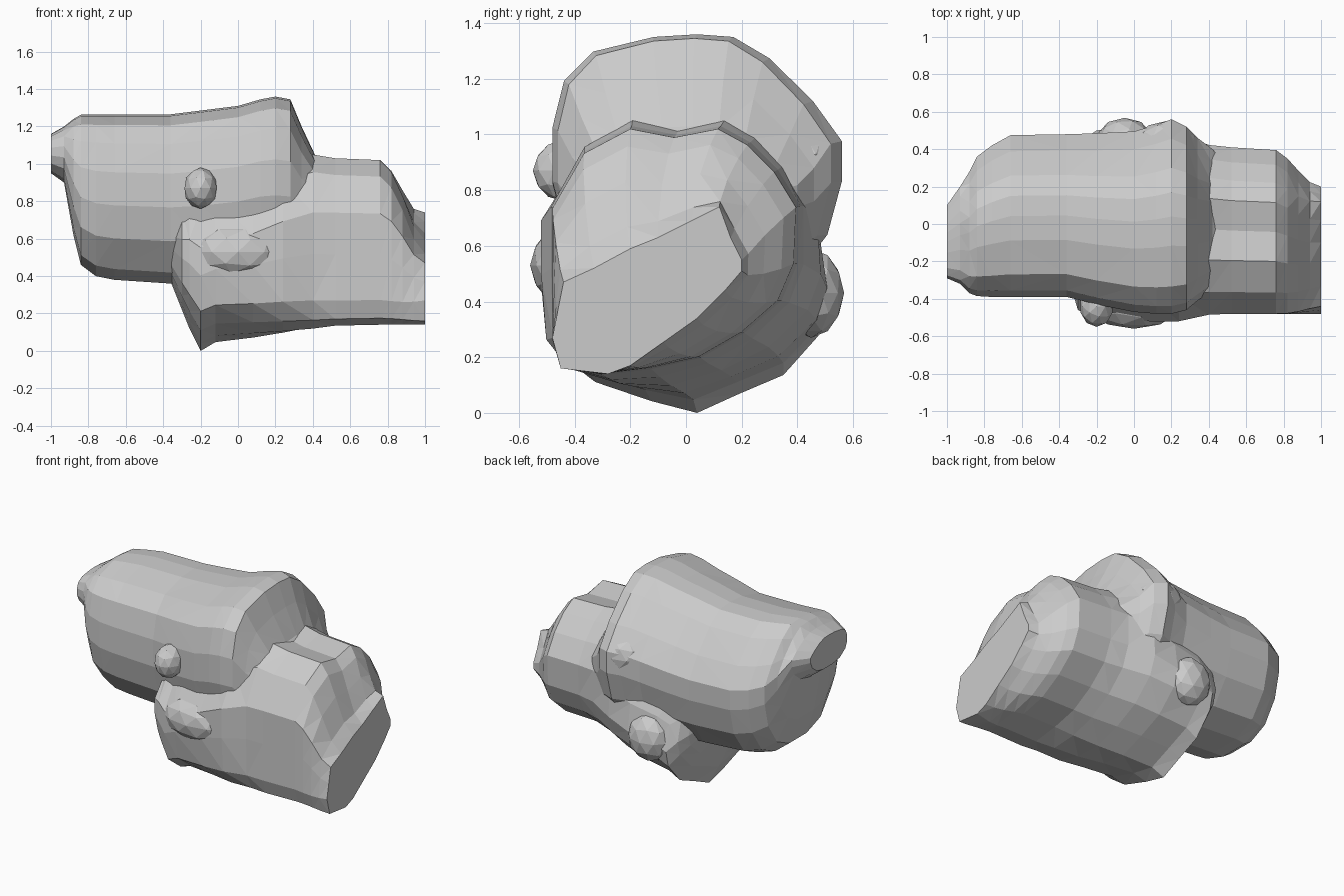
import bpy, bmesh
from mathutils import Vector

# Unit cross-sections (y, z), clockwise from the top
UPPER = [(0, 1), (.25, .98), (.5, .82), (.8, .5), (1, .2), (1, -.1), (.9, -.5), (.65, -.85), (.3, -1),
         (-.2, -1), (-.6, -.87), (-.9, -.5), (-1, -.1), (-1, .3), (-.92, .65), (-.72, .87), (-.3, .98)]
KEEL = [(0, .93), (.36, 1), (.6, .85), (.8, .65), (.92, .3), (1, -.1), (.95, -.35), (.7, -.68), (.38, -.84),
        (.08, -1), (-.25, -.9), (-.65, -.74), (-.92, -.5), (-1, -.05), (-1, .3), (-.72, .8), (-.36, 1)]
LOWER = [(0, .93), (.36, 1), (.6, .87), (.82, .65), (1, .36), (.98, -.1), (.85, -.4), (.55, -.66), (.2, -.86),
         (-.2, -.95), (-.6, -1), (-.92, -.92), (-1, -.7), (-1, -.15), (-1, .35), (-.74, .8), (-.36, 1)]
# Flat broken end in real units
CUT = [(-.1, .63), (.02, .69), (.12, .74), (.16, .63), (.2, .55), (.2, .51), (.14, .44), (.04, .34), (-.08, .255),
       (-.2, .17), (-.28, .14), (-.45, .16), (-.48, .27), (-.46, .37), (-.44, .47), (-.33, .52), (-.2, .59)]


def mix(a, b, t):
    return [(p[0] + (q[0] - p[0]) * t, p[1] + (q[1] - p[1]) * t) for p, q in zip(a, b)]


def fit(profile, y0, y1, z0, z1):
    return [((y0 + y1) / 2 + u * (y1 - y0) / 2, (z0 + z1) / 2 + v * (z1 - z0) / 2) for u, v in profile]


def loft(name, sections):
    bm = bmesh.new()
    rings = [[bm.verts.new((x, y, z)) for y, z in pts] for x, pts in sections]
    n = len(rings[0])
    for a, b in zip(rings, rings[1:]):
        for i in range(n):
            bm.faces.new((a[i], a[(i + 1) % n], b[(i + 1) % n], b[i]))
    bm.faces.new(rings[0])
    bm.faces.new(rings[-1])
    bmesh.ops.triangulate(bm, faces=[f for f in bm.faces if len(f.verts) == 4])
    bmesh.ops.recalc_face_normals(bm, faces=bm.faces)
    mesh = bpy.data.meshes.new(name)
    bm.to_mesh(mesh)
    bm.free()
    ob = bpy.data.objects.new(name, mesh)
    bpy.context.collection.objects.link(ob)
    return ob


def lump(name, loc, size):
    bpy.ops.mesh.primitive_ico_sphere_add(subdivisions=2, radius=1, location=loc)
    ob = bpy.context.object
    ob.name = name
    ob.scale = size
    return ob


# Upper left mass: x, y range, z range
upper = [(-1, -.29, .1, .95, 1.16), (-.93, -.32, .2, .9, 1.2), (-.88, -.37, .28, .62, 1.24),
         (-.84, -.385, .36, .46, 1.263), (-.76, -.39, .42, .4, 1.265), (-.66, -.39, .475, .38, 1.265),
         (-.36, -.39, .48, .36, 1.265), (-.2, -.43, .485, .36, 1.285), (0, -.47, .495, .38, 1.31),
         (.12, -.48, .53, .4, 1.345), (.2, -.48, .56, .4, 1.36), (.28, -.46, .52, .4, 1.345),
         (.34, -.41, .46, .4, 1.2), (.42, -.35, .4, .5, 1.03), (.5, -.25, .3, .55, .95)]
rock = loft("boulder", [(s[0], fit(UPPER, *s[1:])) for s in upper])

# Lower right mass: x, y range, z range, keel-to-lower blend, blend to the broken end
lower = [(-.36, -.26, .26, .37, .75, 0, 0), (-.3, -.46, .4, .22, .8, 0, 0), (-.26, -.48, .46, .12, .85, 0, 0),
         (-.2, -.5, .5, 0, .85, 0, 0), (-.12, -.51, .51, .045, .88, .1, 0), (.08, -.52, .51, .065, .92, .3, 0),
         (.24, -.52, .49, .085, 1, .55, 0), (.4, -.485, .43, .11, 1.05, .8, 0), (.52, -.48, .41, .135, 1.03, 1, 0),
         (.76, -.48, .395, .14, 1.02, 1, 0), (.82, -.48, .36, .14, .98, 1, .06), (.88, -.48, .32, .14, .93, 1, .3),
         (.94, -.48, .28, .14, .85, 1, .7), (1, -.48, .2, .14, .74, 1, 1)]
parts = [loft("lower_mass", [(x, mix(fit(mix(KEEL, LOWER, k), *b), CUT, t)) for x, *b, k, t in lower])]

# Small knobs on the sides
parts += [lump("front_knob", (-.2, -.44, .87), (.09, .11, .11)),
          lump("front_shelf", (0, -.44, .53), (.24, .12, .14)),
          lump("back_knob", (-.05, .45, .43), (.15, .118, .16)),
          lump("back_ridge", (.17, .43, .93), (.16, .12, .13))]

# Fuse everything into one faceted rock
for p in parts:
    m = rock.modifiers.new("fuse_" + p.name, 'BOOLEAN')
    m.operation = 'UNION'
    m.solver = 'EXACT'
    m.object = p
bpy.context.view_layer.objects.active = rock
for m in list(rock.modifiers):
    bpy.ops.object.modifier_apply(modifier=m.name)
for p in parts:
    bpy.data.objects.remove(p)
